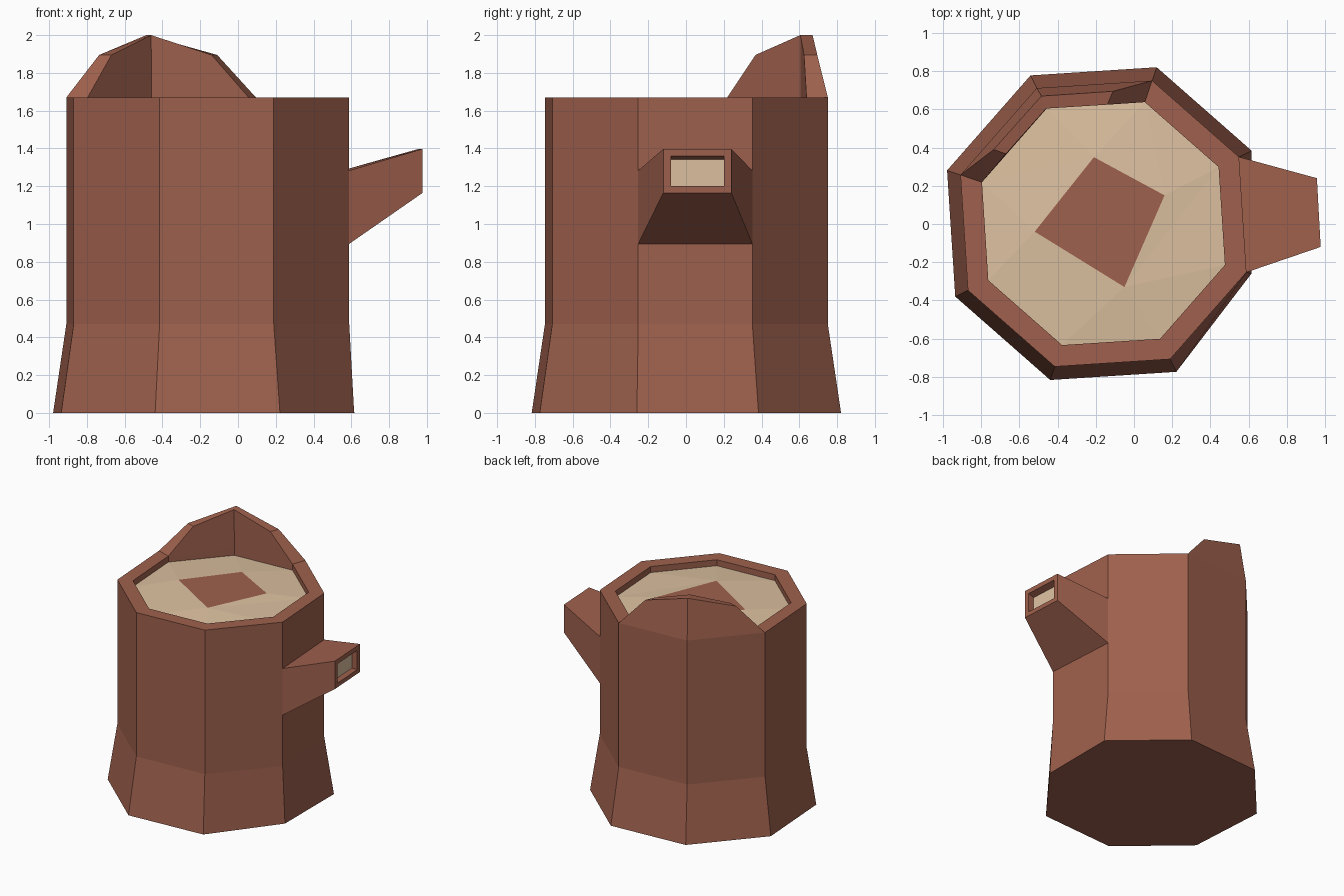
import bpy, math

if "Cube" in bpy.data.objects:
    bpy.data.objects.remove(bpy.data.objects["Cube"])

CX, CY, OFF = -0.16, 0.002, 26.2   # trunk axis and octagon rotation


def material(name, rgb):
    m = bpy.data.materials.new(name)
    m.diffuse_color = (*rgb, 1)
    m.use_nodes = True
    m.node_tree.nodes["Principled BSDF"].inputs["Base Color"].default_value = m.diffuse_color
    return m


bark = material("bark_brown", (0.345, 0.118, 0.074))
cream = material("cream_wood", (0.72, 0.53, 0.35))


def make(name, verts, faces, slots=None):
    me = bpy.data.meshes.new(name)
    me.from_pydata(verts, [], faces)
    me.materials.append(bark)
    me.materials.append(cream)
    for p, s in zip(me.polygons, slots or [0] * len(faces)):
        p.material_index = s
    ob = bpy.data.objects.new(name, me)
    bpy.context.collection.objects.link(ob)
    return ob


def ring(r, z):
    a = [math.radians(OFF + 45 * i) for i in range(8)]
    return [(CX + r * math.cos(t), CY + r * math.sin(t), z) for t in a]


def skin(rings):
    """Join consecutive closed rings with quads."""
    n = len(rings[0])
    faces = []
    for k in range(len(rings) - 1):
        for i in range(n):
            j = (i + 1) % n
            faces.append((k * n + i, k * n + j, (k + 1) * n + j, (k + 1) * n + i))
    return [v for r in rings for v in r], faces


# Trunk: flared octagon with a recessed top
base = ring(0.865, 0)
base[7] = (0.615, -0.26, 0)
outer, inner = ring(0.791, 1.67), ring(0.672, 1.67)
verts, faces = skin([base, ring(0.791, 0.47), outer, inner, ring(0.672, 1.62)])
faces.append(tuple(range(7, -1, -1)))
make("trunk", verts, faces)

# Cut wood top: slightly domed, with a brown heart in the middle
heart = [(0.16, 0.15, 1.641), (-0.21, 0.35, 1.645), (-0.52, -0.04, 1.645), (-0.05, -0.33, 1.648)]
near = [0, 1, 1, 2, 2, 3, 3, 3]
faces = []
for i in range(8):
    j = (i + 1) % 8
    faces.append((i, j, 8 + near[i]))
    if near[i] != near[j]:
        faces.append((j, 8 + near[j], 8 + near[i]))
slots = [1] * len(faces) + [0]
faces.append((8, 9, 10, 11))
make("cut_wood_top", ring(0.672, 1.62) + heart, faces, slots)

# Bark crest: broken raised edge at the back left
out_line = [outer[3], (-0.735, 0.39, 1.895), (-0.485, 0.67, 2.0), (-0.11, 0.695, 1.895), outer[1], outer[2]]
in_line = [inner[3], (-0.67, 0.368, 1.895), (-0.46, 0.605, 2.0), (-0.14, 0.625, 1.895), inner[1], inner[2]]
faces = [(0, 1, 2, 5), (5, 2, 3, 4), (6, 11, 8, 7), (11, 10, 9, 8)]
faces += [(i, i + 6, i + 7, i + 1) for i in range(4)]
make("bark_crest", out_line + in_line, faces)


# Branch stub: tapers out from one trunk face, hollow cream end
def rect(y0, y1, z0, z1, dx=0):
    return [(0.971 - 0.055 * y - dx, y, z) for y, z in ((y0, z0), (y1, z0), (y1, z1), (y0, z1))]


lo, hi = outer[7][:2], outer[0][:2]
root = [(*lo, 0.895), (*hi, 0.895), (*hi, 1.283), (*lo, 1.283)]
verts, faces = skin([root, rect(-0.12, 0.24, 1.165, 1.398), rect(-0.08, 0.20, 1.20, 1.36),
                     rect(-0.08, 0.20, 1.20, 1.342, 0.05)])
slots = [0] * len(faces) + [1]
faces.append((12, 13, 14, 15))
make("branch_stub", verts, faces, slots)
